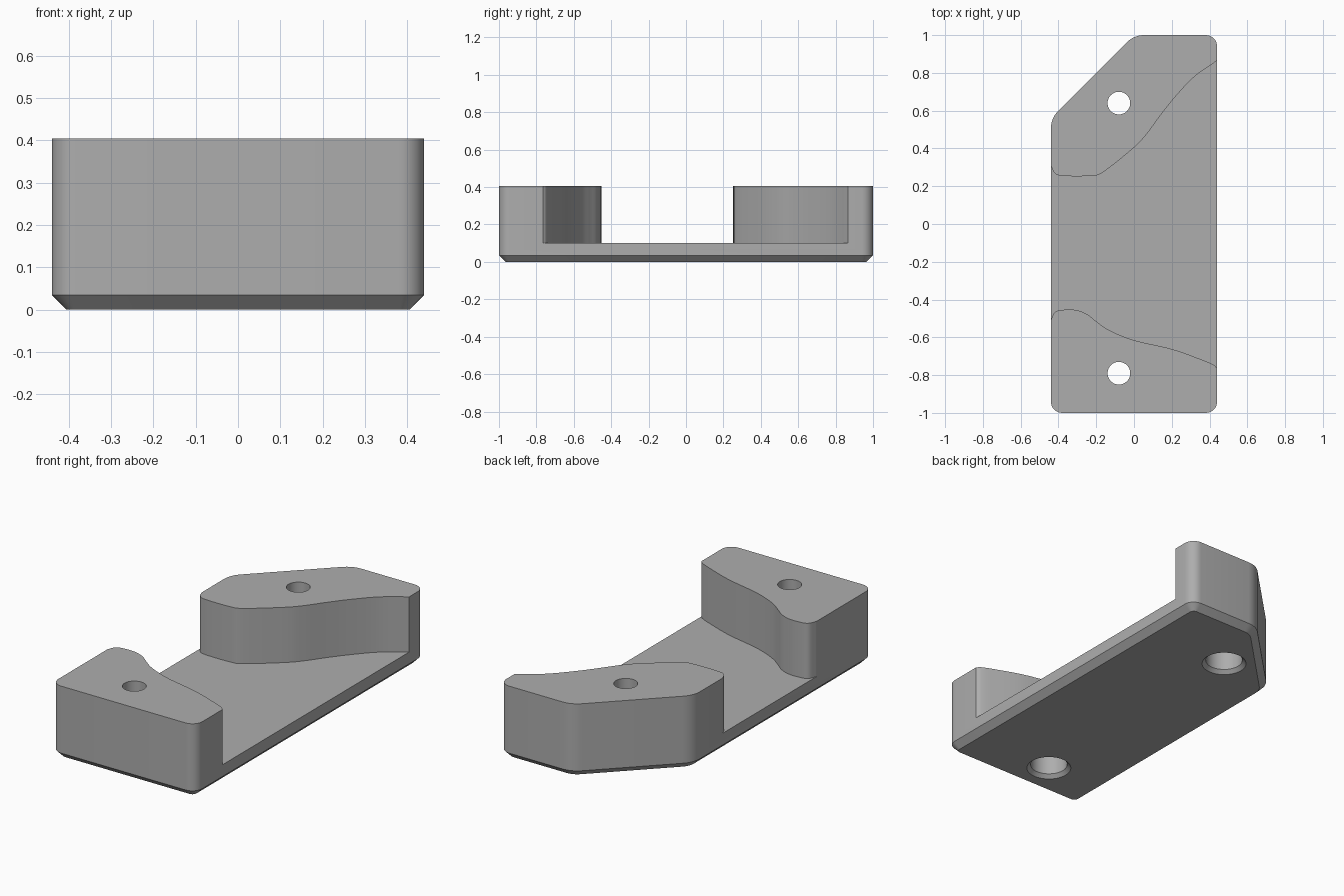
import bpy, bmesh, math
from mathutils import Vector

cube = bpy.data.objects.get("Cube")
if cube:
    bpy.data.objects.remove(cube, do_unlink=True)

HALF_X, HALF_Y = 0.44, 1.0
PLATE_TOP, HEIGHT, CHAMFER = 0.1, 0.405, 0.035

grey = bpy.data.materials.new("plain grey")
grey.use_nodes = True
COLOUR = (0.42, 0.42, 0.42, 1)
grey.diffuse_color = COLOUR
grey.node_tree.nodes["Principled BSDF"].inputs["Base Color"].default_value = COLOUR


def loft(name, rings):
    """Solid through equal-length rings of 3D points, capped at both ends."""
    bm = bmesh.new()
    loops = [[bm.verts.new(p) for p in ring] for ring in rings]
    n = len(loops[0])
    for low, high in zip(loops, loops[1:]):
        for i in range(n):
            j = (i + 1) % n
            bm.faces.new((low[i], low[j], high[j], high[i]))
    bm.faces.new(loops[0][::-1])
    bm.faces.new(loops[-1])
    bmesh.ops.recalc_face_normals(bm, faces=bm.faces)
    mesh = bpy.data.meshes.new(name)
    bm.to_mesh(mesh)
    bm.free()
    mesh.materials.append(grey)
    obj = bpy.data.objects.new(name, mesh)
    bpy.context.collection.objects.link(obj)
    return obj


def rounded_outline(corners, inset, z, steps=8):
    """Convex counter-clockwise outline, pulled in by inset, with round corners."""
    pts = []
    for i, (x, y, r) in enumerate(corners):
        p = Vector((x, y))
        a = (p - Vector(corners[i - 1][:2])).normalized()
        b = (Vector(corners[(i + 1) % len(corners)][:2]) - p).normalized()
        turn = a.angle(b)
        na = Vector((-a.y, a.x))
        nb = Vector((-b.y, b.x))
        centre = p + (na + nb).normalized() * r / math.cos(turn / 2)
        start = math.atan2(-na.y, -na.x)
        for k in range(steps + 1):
            t = start + turn * k / steps
            pts.append((centre.x + (r - inset) * math.cos(t),
                        centre.y + (r - inset) * math.sin(t), z))
    return pts


def spline(points, steps=6):
    """Smooth curve through the points."""
    p = [Vector(q) for q in points]
    p = [2 * p[0] - p[1]] + p + [2 * p[-1] - p[-2]]
    out = []
    for a, b, c, d in zip(p, p[1:], p[2:], p[3:]):
        for k in range(steps):
            t = k / steps
            out.append(0.5 * (2 * b + (c - a) * t + (2 * a - 5 * b + 4 * c - d) * t * t
                              + (3 * b - a - 3 * c + d) * t ** 3))
    return out + [p[-2]]


def ring(x, y, z, r, n=48):
    return [(x + r * math.cos(math.tau * i / n), y + r * math.sin(math.tau * i / n), z)
            for i in range(n)]


# Body with rounded corners, one cut-off corner and a chamfered underside
corners = [(-HALF_X, -HALF_Y, 0.06), (HALF_X, -HALF_Y, 0.06), (HALF_X, HALF_Y, 0.06),
           (0, HALF_Y, 0.13), (-HALF_X, 0.56, 0.13)]
body = loft("mounting_bracket", [rounded_outline(corners, CHAMFER, 0),
                                 rounded_outline(corners, 0, CHAMFER),
                                 rounded_outline(corners, 0, HEIGHT)])

# Channel between the two blocks
back_edge = spline([(-0.44, 0.31), (-0.422, 0.273), (-0.38, 0.255), (-0.23, 0.255),
                    (-0.16, 0.277), (0, 0.405), (0.07, 0.48), (0.14, 0.575),
                    (0.22, 0.675), (0.32, 0.78), (0.44, 0.865)])
front_edge = spline([(-0.44, -0.51), (-0.42, -0.468), (-0.38, -0.455), (-0.31, -0.455),
                     (-0.25, -0.477), (-0.2, -0.515), (-0.13, -0.563), (0, -0.615),
                     (0.2, -0.662), (0.35, -0.715), (0.42, -0.745), (0.44, -0.765)])


def past_sides(edge):
    return [Vector((-0.6, edge[0].y))] + edge + [Vector((0.6, edge[-1].y))]


channel = past_sides(front_edge) + past_sides(back_edge)[::-1]
cutters = [loft("channel_cutter", [[(p.x, p.y, z) for p in channel]
                                   for z in (PLATE_TOP, HEIGHT + 0.2)])]

# Screw holes with a wide recess opening underneath
for y in (-0.79, 0.64):
    profile = [(-0.02, 0.135), (0.02, 0.096), (0.2, 0.096), (0.2, 0.06), (HEIGHT + 0.1, 0.06)]
    cutters.append(loft("screw_hole_cutter", [ring(-0.08, y, z, r) for z, r in profile]))

for cutter in cutters:
    cutter.hide_render = True
    mod = body.modifiers.new(cutter.name, 'BOOLEAN')
    mod.operation = 'DIFFERENCE'
    mod.solver = 'EXACT'
    mod.object = cutter

# Bake the cuts, then drop the cutters
graph = bpy.context.evaluated_depsgraph_get()
cut_mesh = bpy.data.meshes.new_from_object(body.evaluated_get(graph))
body.modifiers.clear()
body.data = cut_mesh
for cutter in cutters:
    bpy.data.objects.remove(cutter, do_unlink=True)

bpy.ops.object.select_all(action='DESELECT')
body.select_set(True)
bpy.context.view_layer.objects.active = body
bpy.ops.object.shade_smooth_by_angle(angle=math.radians(30))
